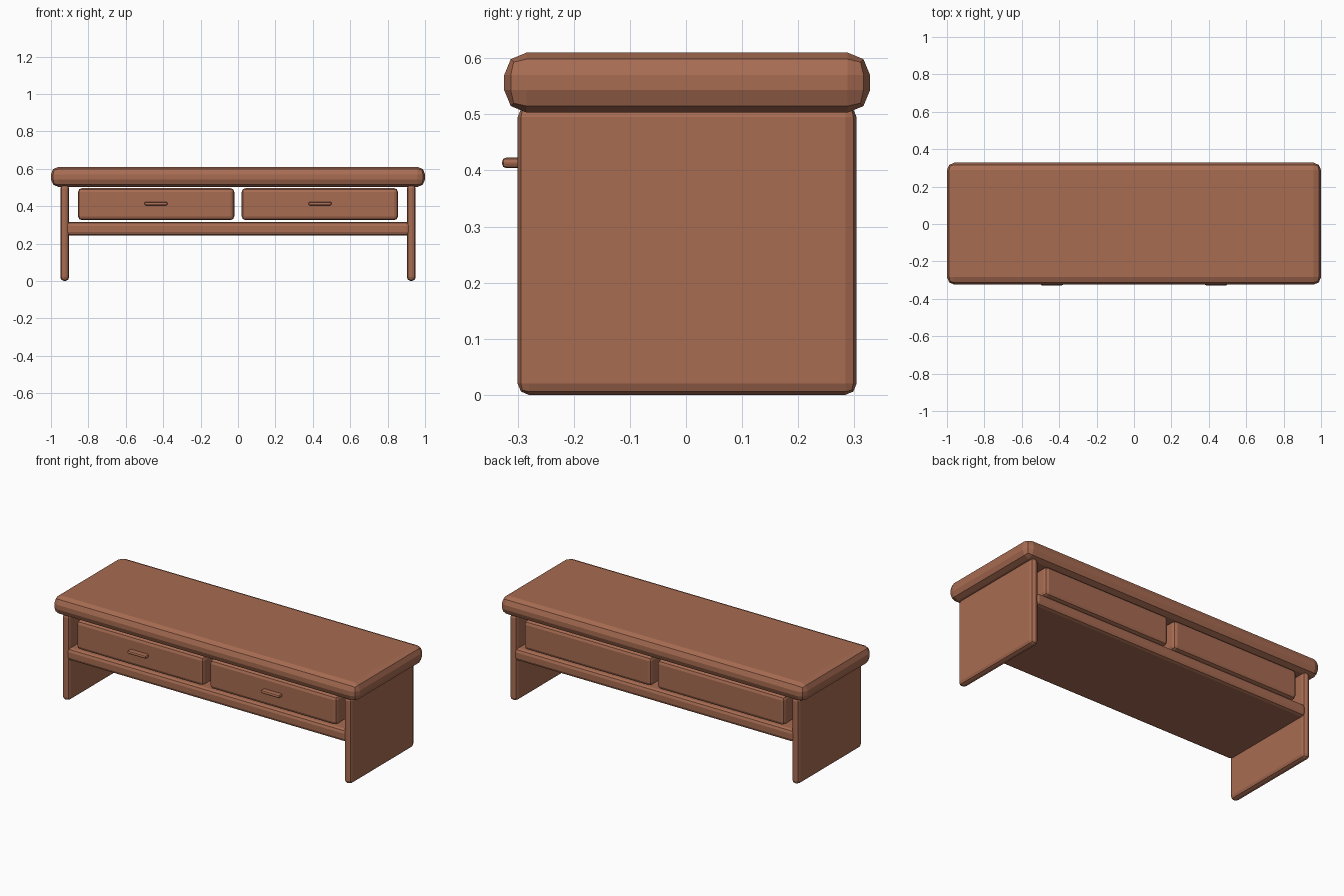
import bpy

cube = bpy.data.objects.get("Cube")
if cube:
    bpy.data.objects.remove(cube, do_unlink=True)

# Single warm wood colour
wood = bpy.data.materials.new("warm_brown_wood")
wood.use_nodes = True
COLOUR = (0.39, 0.15, 0.085, 1)
wood.diffuse_color = COLOUR
wood.node_tree.nodes["Principled BSDF"].inputs["Base Color"].default_value = COLOUR


def rounded_box(name, x, y, z, radius):
    """Box spanning the given (min, max) ranges, with two-step rounded edges."""
    spans = (x, y, z)
    bpy.ops.mesh.primitive_cube_add(size=1, location=[(a + b) / 2 for a, b in spans])
    box = bpy.context.object
    box.name = name
    box.scale = [b - a for a, b in spans]
    bpy.ops.object.transform_apply(location=False, rotation=False, scale=True)
    box.data.materials.append(wood)
    bevel = box.modifiers.new("rounded_edges", 'BEVEL')
    bevel.width = radius
    bevel.segments = 2
    return box


# Table top and lower shelf
rounded_box("table_top", (-1, 1), (-0.324, 0.328), (0.503, 0.61), 0.04)
rounded_box("shelf", (-0.92, 0.92), (-0.3, 0.304), (0.243, 0.315), 0.02)

# Side panels, drawers and handles, mirrored across the middle
for side, s in (("left", 1), ("right", -1)):
    def span(a, b):
        return tuple(sorted((s * a, s * b)))

    rounded_box(side + "_side_panel", span(0.903, 0.95), (-0.3, 0.304), (0, 0.515), 0.02)
    rounded_box(side + "_drawer", span(0.02, 0.855), (-0.3, 0.304), (0.325, 0.496), 0.02)
    rounded_box(side + "_drawer_handle", span(0.377, 0.5), (-0.328, -0.29), (0.404, 0.423), 0.008)
